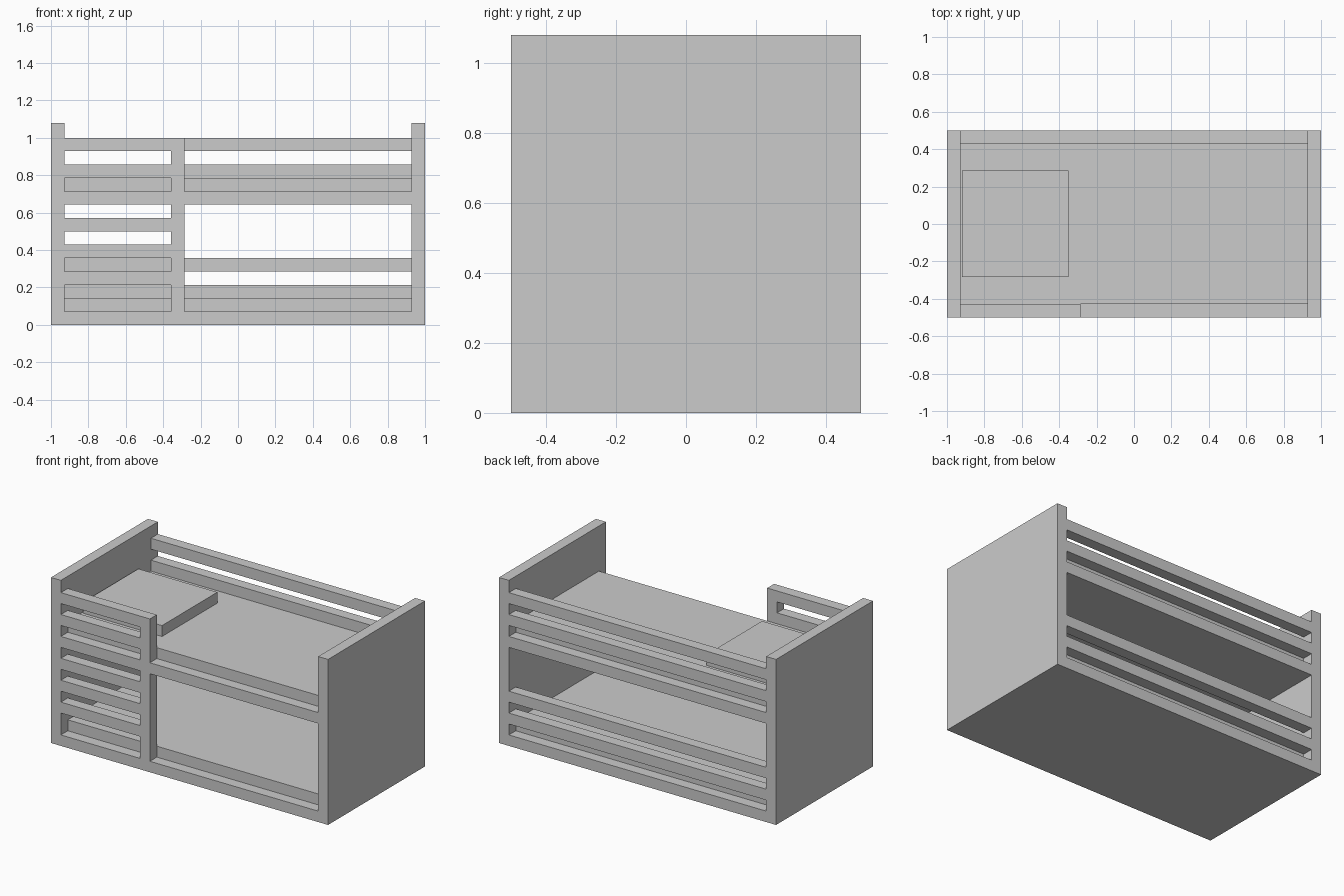
import bpy

if "Cube" in bpy.data.objects:
    bpy.data.objects.remove(bpy.data.objects["Cube"])

T = 1 / 14        # board thickness
IN = 1 - T        # inner face of the end panels
POST_L, POST_R = -0.357, -0.286


def box(name, x0, x1, y0, y1, z0, z1):
    bpy.ops.mesh.primitive_cube_add(
        size=1, location=((x0 + x1) / 2, (y0 + y1) / 2, (z0 + z1) / 2))
    ob = bpy.context.object
    ob.name = name
    ob.dimensions = (x1 - x0, y1 - y0, z1 - z0)
    bpy.ops.object.transform_apply(location=False, rotation=False, scale=True)
    return ob


# End panels
box("left_end_panel", -1, -IN, -0.5, 0.5, 0, 1.08)
box("right_end_panel", IN, 1, -0.5, 0.5, 0, 1.08)

# Bunk bases with mattresses on top, set in from front and back
for label, n in (("lower", 0), ("upper", 9)):
    box(label + "_base", -IN, IN, -0.5, 0.5, n * T, (n + 1) * T)
    box(label + "_mattress", -IN, IN, -0.5 + T, 0.5 - T, (n + 1) * T, (n + 2) * T)

# Pillow on the upper bunk
box("pillow", -0.92, -0.35, -0.284, 0.287, 11 * T, 12 * T)

# Back guard rails
for n in (2, 4, 11, 13):
    box("back_rail", -IN, IN, 0.5 - T, 0.5, n * T, (n + 1) * T)

# Front post, resting on the base and passing the upper bunk
box("front_post_lower", POST_L, POST_R, -0.5, -0.5 + T, T, 9 * T)
box("front_post_upper", POST_L, POST_R, -0.5, -0.5 + T, 10 * T, 1)

# Ladder rungs between the left panel and the post
for n in (3, 5, 7, 11, 13):
    box("ladder_rung", -IN, POST_L, -0.5, -0.5 + T, n * T, (n + 1) * T)
